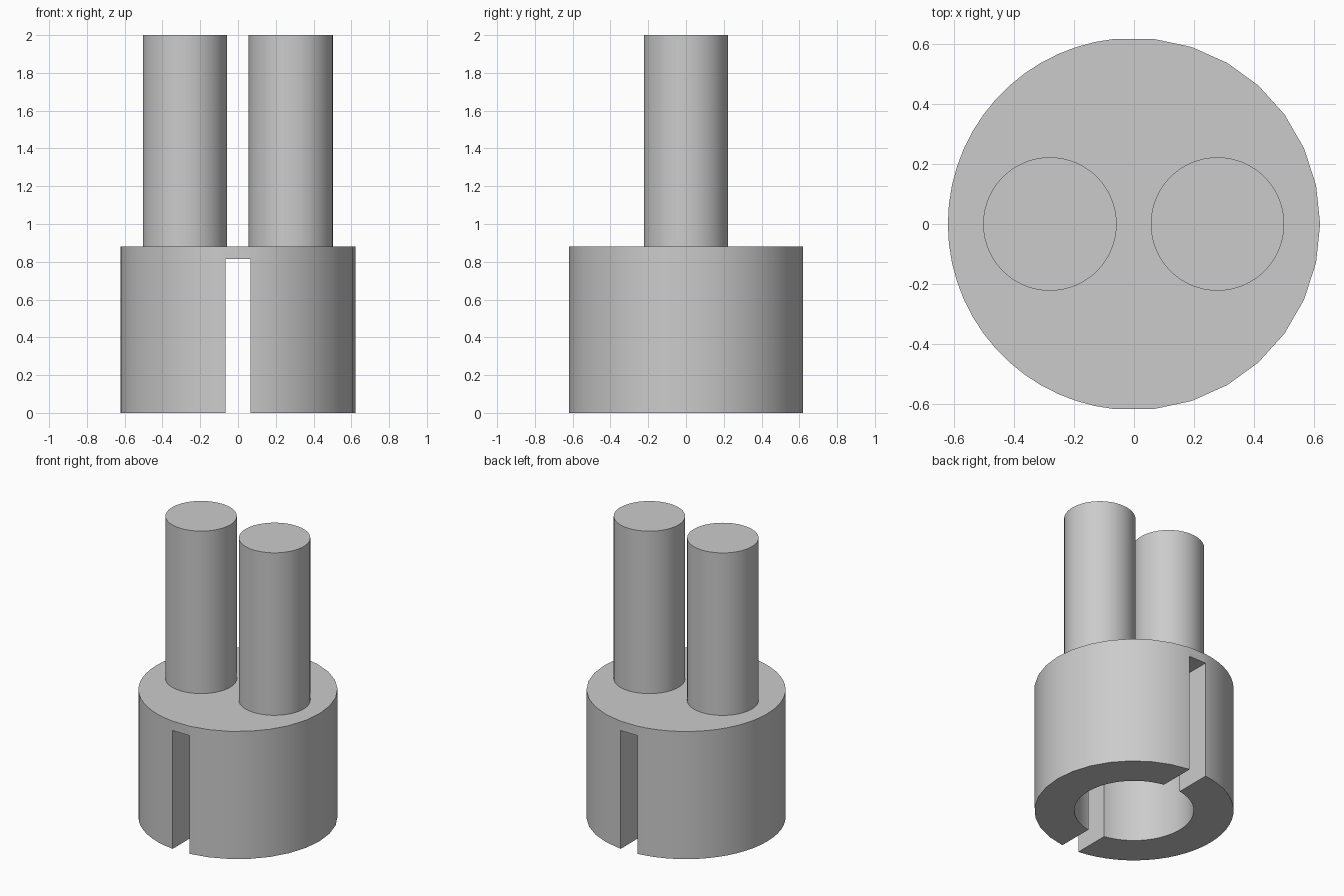
import bpy, bmesh
from math import cos, sin, radians

cube = bpy.data.objects.get("Cube")
if cube:
    bpy.data.objects.remove(cube, do_unlink=True)

BASE_R, BASE_H = 0.622, 0.88
CAVITY_H = 0.815

grey = bpy.data.materials.new("light grey")
grey.use_nodes = True
COLOUR = (0.6, 0.6, 0.6, 1)
grey.diffuse_color = COLOUR
grey.node_tree.nodes["Principled BSDF"].inputs["Base Color"].default_value = COLOUR


def prism(name, outline, z0, z1):
    """Extrude a closed outline from z0 up to z1."""
    bm = bmesh.new()
    face = bm.faces.new([bm.verts.new((x, y, z0)) for x, y in outline])
    top = bmesh.ops.extrude_face_region(bm, geom=[face])["geom"]
    verts = [v for v in top if isinstance(v, bmesh.types.BMVert)]
    bmesh.ops.translate(bm, verts=verts, vec=(0, 0, z1 - z0))
    bmesh.ops.recalc_face_normals(bm, faces=bm.faces)
    mesh = bpy.data.meshes.new(name)
    bm.to_mesh(mesh)
    bm.free()
    mesh.materials.append(grey)
    obj = bpy.data.objects.new(name, mesh)
    bpy.context.collection.objects.link(obj)
    return obj


def ring(radius, angles, cx=0):
    return [(cx + radius * cos(radians(a)), radius * sin(radians(a))) for a in angles]


def smooth(obj):
    bpy.ops.object.select_all(action="DESELECT")
    obj.select_set(True)
    bpy.context.view_layer.objects.active = obj
    bpy.ops.object.shade_smooth_by_angle(angle=radians(30))


def cut(obj, cutter):
    mod = obj.modifiers.new(cutter.name, "BOOLEAN")
    mod.operation = "DIFFERENCE"
    mod.solver = "EXACT"
    mod.object = cutter
    bpy.context.view_layer.objects.active = obj
    bpy.ops.object.modifier_apply(modifier=mod.name)
    bpy.data.objects.remove(cutter, do_unlink=True)


# Base: coarser facets on the +x side, finer on the -x side
base_angles = [a for a in range(0, 360, 6) if a % 12 == 0 or 90 < a < 270]
base = prism("base", ring(BASE_R, base_angles), 0, BASE_H)

# Hollow underside and the slot running front to back
cut(base, prism("bore", ring(0.373, range(0, 360, 6)), -0.2, CAVITY_H))
w = 0.065
cut(base, prism("slot", [(-w, -1), (w, -1), (w, 1), (-w, 1)], -0.3, CAVITY_H))
smooth(base)

# Two upright pins
for side, x in (("left", 0.279), ("right", -0.281)):
    pin = prism(side + "_pin", ring(0.223, range(0, 360, 6), x), BASE_H, 2)
    smooth(pin)
